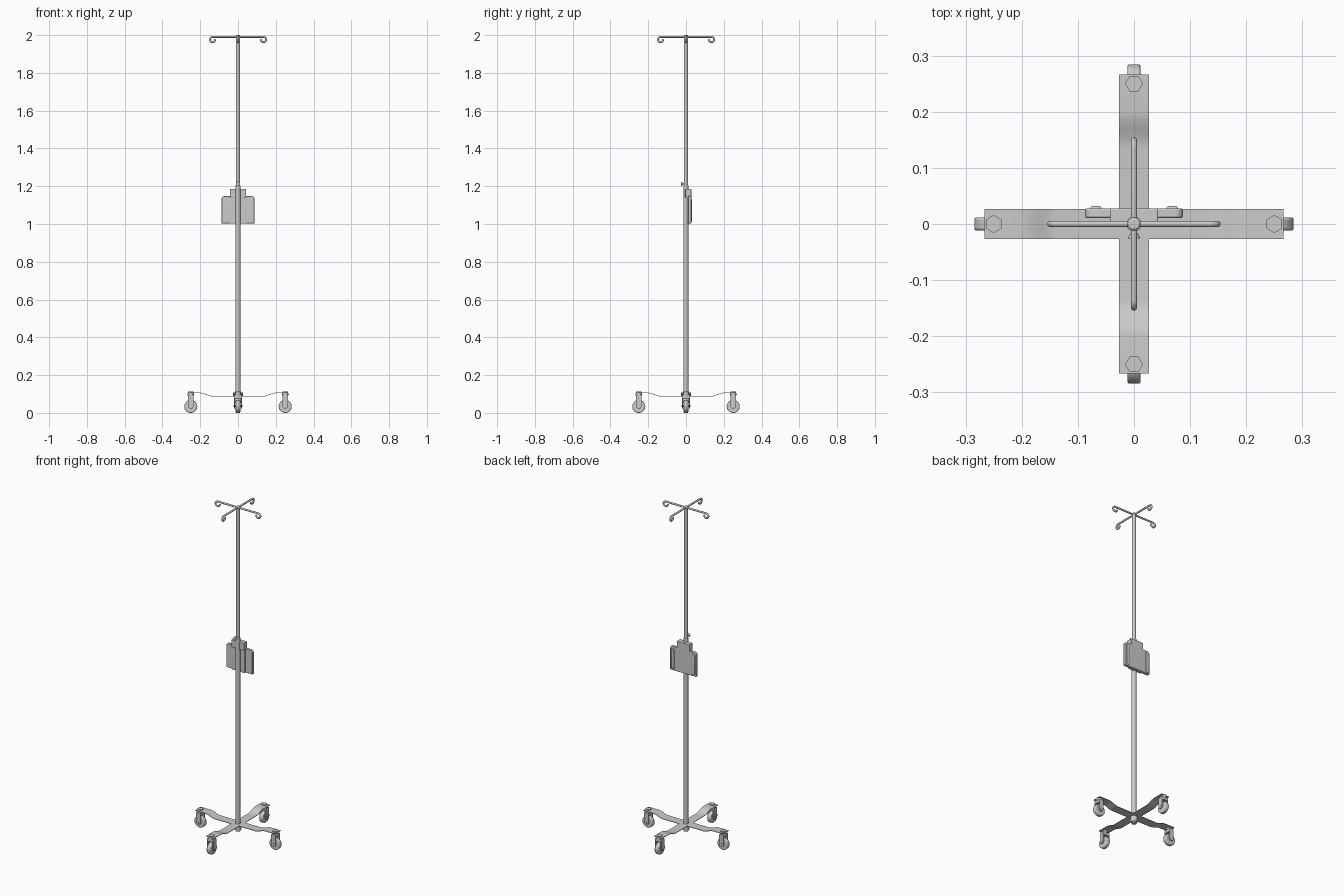
import bpy, bmesh, math
from mathutils import Matrix, Vector

if "Cube" in bpy.data.objects:
    bpy.data.objects.remove(bpy.data.objects["Cube"])


def finish(name, bm, bevel=0, smooth=True, turn=0):
    bmesh.ops.rotate(bm, verts=bm.verts, cent=(0, 0, 0), matrix=Matrix.Rotation(turn, 3, 'Z'))
    bmesh.ops.recalc_face_normals(bm, faces=bm.faces)
    me = bpy.data.meshes.new(name)
    bm.to_mesh(me)
    bm.free()
    ob = bpy.data.objects.new(name, me)
    bpy.context.collection.objects.link(ob)
    if bevel:
        m = ob.modifiers.new("Bevel", 'BEVEL')
        m.width, m.segments = bevel, 3
        m.limit_method = 'ANGLE'
    if smooth:
        bpy.ops.object.select_all(action='DESELECT')
        ob.select_set(True)
        bpy.context.view_layer.objects.active = ob
        bpy.ops.object.shade_smooth_by_angle(angle=math.radians(35))
    return ob


def rod(name, a, b, r, n=24, bevel=0, turn=0, r2=None):
    a, b = Vector(a), Vector(b)
    d = b - a
    mat = Matrix.Translation((a + b) / 2) @ d.to_track_quat('Z', 'Y').to_matrix().to_4x4()
    bm = bmesh.new()
    bmesh.ops.create_cone(bm, cap_ends=True, segments=n, radius1=r,
                          radius2=r if r2 is None else r2, depth=d.length, matrix=mat)
    return finish(name, bm, bevel, n > 8, turn)


def extrude(name, pts, axis, lo, hi, bevel=0, turn=0):
    """Extrude a closed XZ outline along y, or a YZ outline along x."""
    bm = bmesh.new()
    vs = [bm.verts.new((u, lo, v) if axis == 'y' else (lo, u, v)) for u, v in pts]
    f = bm.faces.new(vs)
    ext = bmesh.ops.extrude_face_region(bm, geom=[f])['geom']
    off = (0, hi - lo, 0) if axis == 'y' else (hi - lo, 0, 0)
    bmesh.ops.translate(bm, vec=off, verts=[g for g in ext if isinstance(g, bmesh.types.BMVert)])
    return finish(name, bm, bevel, True, turn)


def box(name, x0, x1, y0, y1, z0, z1, bevel=0, turn=0):
    return extrude(name, [(x0, z0), (x1, z0), (x1, z1), (x0, z1)], 'y', y0, y1, bevel, turn)


def arc(cx, cz, r, a0, a1, n):
    return [(cx + r * math.cos(math.radians(a0 + (a1 - a0) * i / n)),
             cz + r * math.sin(math.radians(a0 + (a1 - a0) * i / n))) for i in range(n + 1)]


# Telescopic pole
rod("lower_pole", (0, 0, 0.045), (0, 0, 1.205), 0.0135)
rod("upper_pole", (0, 0, 1.2), (0, 0, 2.0), 0.0115, bevel=0.004)
rod("base_hub", (0, 0, 0.052), (0, 0, 0.088), 0.018, bevel=0.002)

# Height lock screw
rod("lock_screw", (0, 0, 1.213), (0, -0.018, 1.213), 0.004, 12)
rod("lock_knob", (0, -0.016, 1.213), (0, -0.026, 1.213), 0.006, 16, r2=0.011)

for i in range(4):
    turn = i * math.pi / 2

    # Bent sheet-metal leg
    top = [(0, 0.09), (0.135, 0.09)]
    for k in range(1, 9):
        t = k / 8
        top.append((0.135 + 0.065 * t, 0.09 + 0.017 * (3 * t * t - 2 * t ** 3)))
    top.append((0.266, 0.107))
    extrude("leg", top + [(x, z - 0.003) for x, z in reversed(top)], 'y', -0.027, 0.027, turn=turn)

    # Caster: hex bolt, fork, axle, wheel
    rod("caster_bolt", (0.25, 0, 0.106), (0.25, 0, 0.112), 0.016, 6, turn=turn)
    rod("caster_swivel", (0.25, 0, 0.093), (0.25, 0, 0.105), 0.017, turn=turn)
    box("fork_bridge", 0.235, 0.265, -0.022, 0.022, 0.076, 0.095, 0.003, turn)
    side = arc(0.25, 0.036, 0.014, 180, 360, 12) + [(0.264, 0.09), (0.236, 0.09)]
    for s in (-1, 1):
        extrude("fork_side", side, 'y', s * 0.016, s * 0.022, turn=turn)
    rod("caster_axle", (0.25, -0.024, 0.036), (0.25, 0.024, 0.036), 0.006, 16, turn=turn)
    rod("caster_wheel", (0.25, -0.012, 0.0345), (0.25, 0.012, 0.0345), 0.0345, 32, 0.005, turn)

    # Hanging hook arm
    cu = bpy.data.curves.new("hook_arm", 'CURVE')
    cu.dimensions = '3D'
    cu.bevel_depth, cu.bevel_resolution, cu.use_fill_caps = 0.0055, 3, True
    path = [(0, 1.991)] + arc(0.135, 1.977, 0.014, 90, -165, 18)
    sp = cu.splines.new('POLY')
    sp.points.add(len(path) - 1)
    for p, (x, z) in zip(sp.points, path):
        p.co = (x, 0, z, 1)
    sp.use_smooth = True
    hook = bpy.data.objects.new("hook_arm", cu)
    hook.rotation_euler.z = turn
    bpy.context.collection.objects.link(hook)
    tip = bmesh.new()
    bmesh.ops.create_uvsphere(tip, u_segments=12, v_segments=8, radius=0.0057,
                              matrix=Matrix.Translation((path[-1][0], 0, path[-1][1])))
    finish("hook_tip", tip, turn=turn)

# Mounted control box with rounded shoulders
half = [(0.087, 1.003)] + arc(0.073, 1.133, 0.014, 0, 90, 6)
outline = half + [(-x, z) for x, z in reversed(half)]
extrude("box_body", outline, 'y', 0.011, 0.028, 0.003)
box("box_clamp", -0.043, 0.043, -0.004, 0.028, 1.14, 1.186, 0.003)
box("box_front_plate", -0.042, 0.042, 0.004, 0.014, 1.003, 1.15, 0.001)
for s in (-1, 1):
    x = s * 0.068
    box("box_side_rail", x - 0.01, x + 0.01, 0.024, 0.032, 1.012, 1.132, 0.004)
